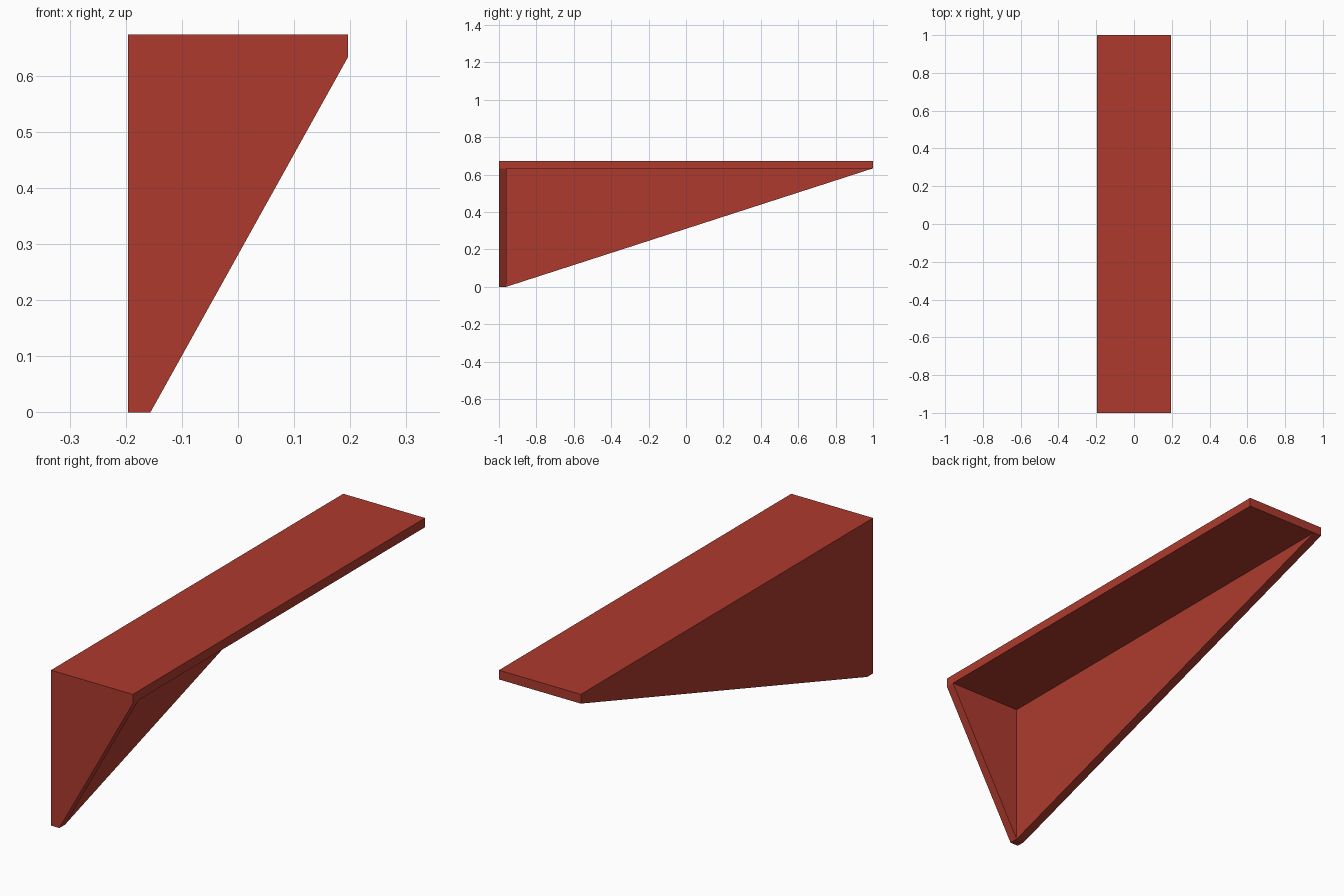
import bpy, bmesh
from mathutils import Vector

if "Cube" in bpy.data.objects:
    bpy.data.objects.remove(bpy.data.objects["Cube"])

X, Y, H, T = 0.196, 1.0, 0.673, 0.04   # half width, half length, height, plate thickness

red = bpy.data.materials.new("brick red")
red.diffuse_color = (0.42, 0.042, 0.027, 1)
red.use_nodes = True
red.node_tree.nodes["Principled BSDF"].inputs["Base Color"].default_value = red.diffuse_color


def plate(name, profile, push):
    """Extrude a flat 3D outline along the push vector."""
    bm = bmesh.new()
    face = bm.faces.new([bm.verts.new(p) for p in profile])
    ext = bmesh.ops.extrude_face_region(bm, geom=[face], use_keep_orig=True)
    moved = [v for v in ext["geom"] if isinstance(v, bmesh.types.BMVert)]
    bmesh.ops.translate(bm, verts=moved, vec=Vector(push))
    bmesh.ops.recalc_face_normals(bm, faces=bm.faces)
    mesh = bpy.data.meshes.new(name)
    bm.to_mesh(mesh)
    bm.free()
    mesh.materials.append(red)
    obj = bpy.data.objects.new(name, mesh)
    bpy.context.collection.objects.link(obj)
    return obj


# Flat shelf on top
bracket = plate("corner_bracket",
                [(-X, -Y, H - T), (X, -Y, H - T), (X, Y, H - T), (-X, Y, H - T)], (0, 0, T))

# Tapered front plate
front = plate("front_plate",
              [(-X, -Y, 0), (-X + T, -Y, 0), (X, -Y, H - T), (X, -Y, H), (-X, -Y, H)], (0, T, 0))

# Tapered long side plate
side = plate("side_plate",
             [(-X, -Y, 0), (-X, -Y + T, 0), (-X, Y, H - T), (-X, Y, H), (-X, -Y, H)], (T, 0, 0))

# Weld the plates into one solid
for part in (front, side):
    mod = bracket.modifiers.new("join_" + part.name, 'BOOLEAN')
    mod.operation = 'UNION'
    mod.solver = 'EXACT'
    mod.object = part
    part.hide_render = True
    part.hide_set(True)
